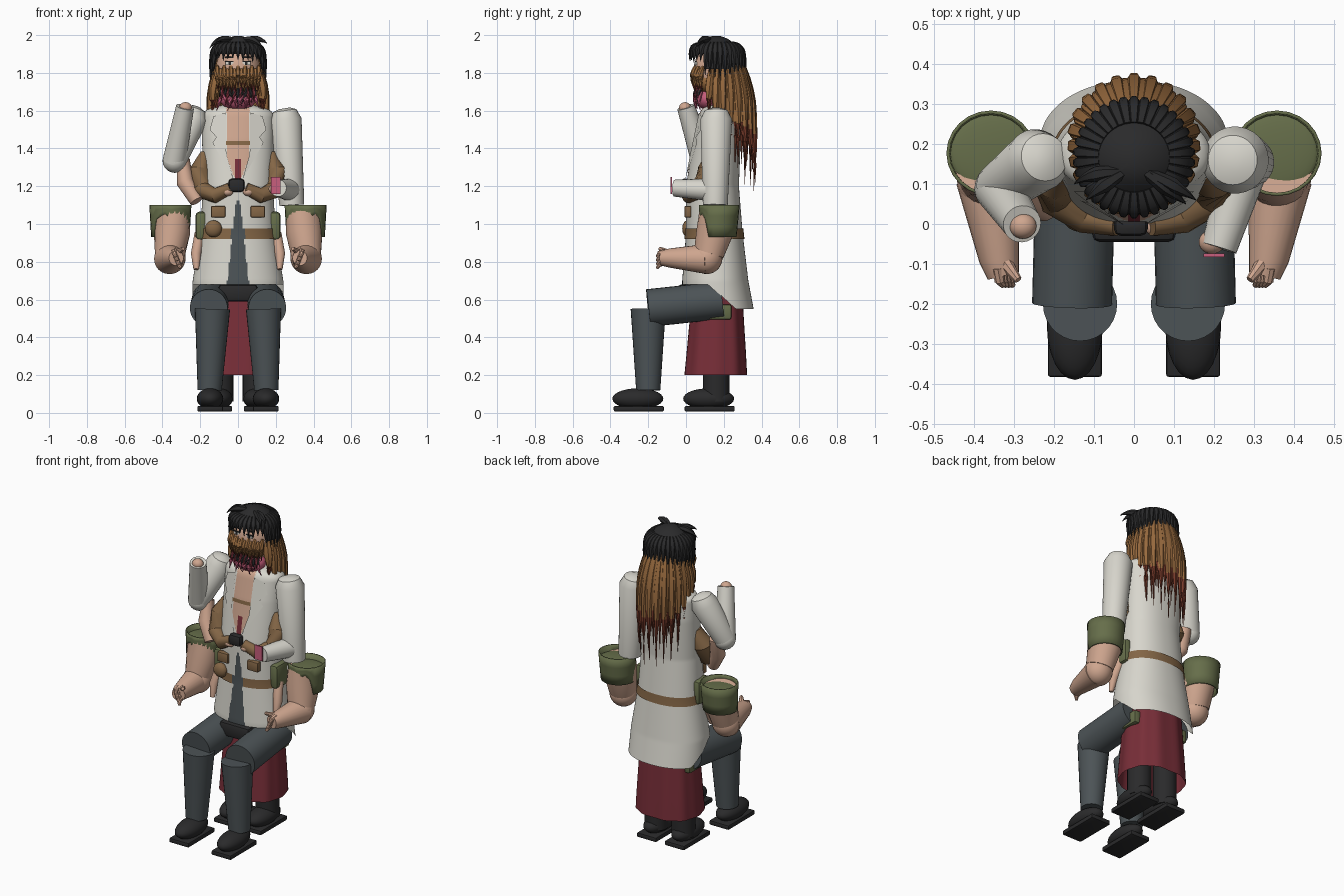
import bpy, bmesh, math, random
from mathutils import Vector

random.seed(4)
if "Cube" in bpy.data.objects:
    bpy.data.objects.remove(bpy.data.objects["Cube"])

def make_material(name, r, g, b):
    m = bpy.data.materials.new(name)
    m.use_nodes = True
    col = [((c / 255 + 0.055) / 1.055) ** 2.4 for c in (r, g, b)] + [1]
    m.diffuse_color = col
    m.node_tree.nodes["Principled BSDF"].inputs["Base Color"].default_value = col
    return m

WHITE = make_material("coat_white", 216, 214, 205)
SKIN = make_material("skin", 207, 166, 143)
OLIVE = make_material("olive_cloth", 102, 110, 74)
GREY = make_material("slate_trousers", 76, 83, 86)
BLACK = make_material("black", 42, 42, 43)
MAROON = make_material("maroon_cloth", 120, 46, 56)
HAIR = make_material("brown_hair", 152, 106, 62)
LEATHER = make_material("brown_leather", 132, 102, 70)
PINK = make_material("pink", 200, 95, 125)
TIPS = make_material("red_hair_tips", 118, 58, 42)
parts = []

def finish(name, bm, mats):
    bmesh.ops.recalc_face_normals(bm, faces=bm.faces)
    me = bpy.data.meshes.new(name)
    bm.to_mesh(me)
    bm.free()
    for m in mats:
        me.materials.append(m)
    ob = bpy.data.objects.new(name, me)
    bpy.context.collection.objects.link(ob)
    parts.append(ob)
    return ob

def add_tube(bm, pts, radii, seg=16, split=9):
    """Round tube through pts; sections past the split fraction take slot 1."""
    pts = [Vector(p) for p in pts]
    rings, n = [], len(pts)
    for i, p in enumerate(pts):
        q = (pts[min(i + 1, n - 1)] - pts[max(i - 1, 0)]).to_track_quat('Z', 'Y')
        ring = []
        for k in range(seg):
            a = math.tau * k / seg
            ring.append(bm.verts.new(p + q @ Vector((math.cos(a), math.sin(a), 0)) * radii[i]))
        rings.append(ring)
    for i in range(n - 1):
        for k in range(seg):
            j = (k + 1) % seg
            f = bm.faces.new((rings[i][k], rings[i][j], rings[i + 1][j], rings[i + 1][k]))
            f.material_index = int(i / (n - 1) >= split)
    bm.faces.new(rings[0])
    bm.faces.new(rings[-1]).material_index = int(split < 1)

def tube(name, pts, radii, mat, seg=16):
    bm = bmesh.new()
    add_tube(bm, pts, radii, seg)
    return finish(name, bm, [mat])

def add_strand(bm, p0, p1, p2, r, split=9):
    """Pointed lock along a quadratic curve."""
    a, b, c = Vector(p0), Vector(p1), Vector(p2)
    ts = [i / 9 for i in range(10)]
    pts = [a * (1 - t) ** 2 + b * 2 * t * (1 - t) + c * t * t for t in ts]
    add_tube(bm, pts, [r * (0.6 + t) if t < .4 else r * (1 - t) / .6 + .0008 for t in ts], 6, split)

def box(name, loc, size, mat, bevel=0):
    bm = bmesh.new()
    bmesh.ops.create_cube(bm, size=1)
    for v in bm.verts:
        v.co = Vector([v.co[i] * size[i] + loc[i] for i in range(3)])
    if bevel:
        bmesh.ops.bevel(bm, geom=bm.edges[:], offset=bevel, segments=2, affect='EDGES', profile=.5)
    return finish(name, bm, [mat])

def ball(name, loc, size, mat):
    bm = bmesh.new()
    bmesh.ops.create_uvsphere(bm, u_segments=24, v_segments=14, radius=1)
    for v in bm.verts:
        v.co = Vector([v.co[i] * size[i] + loc[i] for i in range(3)])
    return finish(name, bm, [mat])

def section(prof, z):
    """Interpolate (half width, front y, back y) at height z."""
    z = min(max(z, prof[0][0]), prof[-1][0])
    for a, b in zip(prof, prof[1:]):
        if z <= b[0]:
            t = (z - a[0]) / (b[0] - a[0])
            return [a[i] + (b[i] - a[i]) * t for i in (1, 2, 3)]

def shell(name, prof, mats, hem, top, rule=None, seg=64, rows=20, e=2.0, grow=0, pleat=0, cap=True):
    """Body of stacked rounded sections; hem(front) sets the lower edge by direction."""
    bm = bmesh.new()
    rings = []
    for i in range(rows + 1):
        ring = []
        for k in range(seg):
            a = math.tau * k / seg
            c, s = math.cos(a), math.sin(a)
            low = hem(-s, k)
            z = low + (top - low) * i / rows
            rx, y0, y1 = section(prof, z)
            w = 1 + pleat * math.cos(10 * a)
            x = math.copysign(abs(c) ** (2 / e), c) * (rx + grow) * w
            y = math.copysign(abs(s) ** (2 / e), s) * ((y1 - y0) / 2 + grow) * w
            ring.append(bm.verts.new((x, (y0 + y1) / 2 + y, z)))
        rings.append(ring)
    for i in range(rows):
        for k in range(seg):
            j = (k + 1) % seg
            f = bm.faces.new((rings[i][k], rings[i][j], rings[i + 1][j], rings[i + 1][k]))
            if rule:
                f.material_index = rule(f.calc_center_median())
    if cap:
        bm.faces.new(rings[-1])
    return finish(name, bm, mats)

# Long coat with the open front painted by face position
COAT = [(.54, .245, -.02, .36), (.7, .24, -.02, .33), (.95, .2, 0, .3), (1.2, .185, 0, .28),
        (1.45, .19, .04, .29), (1.58, .19, .07, .28), (1.605, .17, .08, .26), (1.63, .08, .11, .22)]

def opening(p):
    x = abs(p.x)
    if p.y > .12:
        return 0
    if p.z < 1.12:
        return 1 if x < .01 + .11 * (1.12 - p.z) else 0
    if 1.415 < p.z < 1.437 and x < .085:
        return 3
    if 1.2 < p.z < 1.35 and x < .015:
        return 4
    return 2 if p.z > 1.25 and x < min(.06, .02 + .4 * (p.z - 1.25)) else 0

shell("long_coat", COAT, [WHITE, GREY, SKIN, LEATHER, MAROON],
      lambda f, k: .55 + .13 * min(max(f * 1.5 + .7, 0), 1), 1.63, opening, seg=200, rows=90, e=2.2)
shell("belt", COAT, [LEATHER, GREY], lambda f, k: .92, .975,
      lambda p: int(p.y < .1 and abs(p.x) < .03), seg=80, rows=2, e=2.2, grow=.006, cap=False)
tube("neck", [(0, .17, 1.58), (0, .16, 1.76)], [.07, .06], SKIN)

# Skirt, standing legs and seat
SKIRT = [(.2, .195, -.01, .325), (.3, .19, 0, .32), (.62, .17, .03, .3)]
shell("skirt", SKIRT, [MAROON], lambda f, k: .2, .62, seg=60, rows=6, e=2.4, pleat=.018)
box("seat_of_trousers", (0, .06, .635), (.21, .21, .09), BLACK, .02)

def shoe(name, x, y):
    box(name + "_sole", (x, y, .022), (.135, .265, .028), BLACK, .006)
    ball(name + "_upper", (x, y - .005, .075), (.07, .135, .055), BLACK)

for s, side in ((1, "left"), (-1, "right")):
    # Seated leg
    tube(side + "_thigh", [(s * .145, .19, .597), (s * .155, -.2, .555)], [.1, .1], GREY, 28)
    tube(side + "_shin", [(s * .135, -.2, .55), (s * .15, -.2, .12)], [.093, .064], GREY, 28)
    shoe(side + "_front_shoe", s * .148, -.25)
    # Standing leg
    tube(side + "_ankle", [(s * .095, .16, .06), (s * .095, .16, .35)], [.07, .07], BLACK)
    shoe(side + "_rear_shoe", s * .098, .125)
    box(side + "_olive_hem", (s * .17, .18, .535), (.05, .12, .08), OLIVE, .01)
    box(side + "_olive_hip", (s * .195, .13, .99), (.06, .12, .15), OLIVE, .02)
    tube(side + "_hanging_arm", [(s * .2, .12, .95), (s * .222, .08, .84), (s * .222, .06, .76)], [.03, .028, .014], SKIN, 12)

    # Low bare arm with a ragged open cuff
    tube(side + "_low_arm", [(s * .355, .17, 1.06), (s * .35, .15, .95), (s * .36, .12, .84)], [.1, .097, .08], SKIN, 24)
    ball(side + "_low_elbow", (s * .36, .11, .82), (.083, .083, .085), SKIN)
    tube(side + "_low_forearm", [(s * .365, .11, .815), (s * .337, -.09, .82), (s * .327, -.13, .82)], [.08, .05, .04], SKIN, 24)
    bm = bmesh.new()
    for i in range(4):
        x, z = s * (.312 + .008 * i), .785 + .02 * i
        add_tube(bm, [(x + s * .005, -.11, z + .01), (x, -.142, z), (x - s * .008, -.153, z - .02)], [.014, .013, .008], 8)
    add_tube(bm, [(s * .32, -.1, .85), (s * .29, -.14, .87)], [.018, .01], 8)
    finish(side + "_low_fingers", bm, [SKIN])
    cuff = shell(side + "_cuff", [(.9, .1, .07, .265), (1.11, .112, .07, .285)], [OLIVE],
                 lambda f, k: 1.04 + .014 * (k % 3 - 1) if f > .65 else .93, 1.1, seg=24, rows=3, cap=False)
    cuff.location.x = s * .358
    mod = cuff.modifiers.new("cloth", 'SOLIDIFY')
    mod.thickness = .008
    ball(side + "_cuff_lining", (s * .358, .18, 1.06), (.104, .1, .015), OLIVE)

    # Leather sleeves folded across the chest
    tube(side + "_leather_sleeve", [(s * .165, .14, 1.37), (s * .2, .12, 1.28), (s * .195, .07, 1.18), (s * .12, .015, 1.15), (s * .04, -.0, 1.19)],
         [.035, .06, .052, .04, .03], LEATHER)
    ball(side + "_clasped_hand", (s * .055, -.005, 1.17), (.03, .025, .022), SKIN)
    box(side + "_pocket", (s * .105, .01, 1.065), (.075, .035, .06), LEATHER, .005)

    # Lapel plates resting on the coat front
    bm = bmesh.new()
    vs = []
    for x, z in ((.065, 1.59), (.13, 1.57), (.15, 1.5), (.115, 1.46), (.135, 1.43), (.025, 1.24), (.062, 1.37)):
        rx, y0, y1 = section(COAT, z)
        d = (1 - (x / rx) ** 2.2) ** (1 / 2.2)
        vs.append(bm.verts.new((s * x, (y0 + y1) / 2 - (y1 - y0) / 2 * d - .01, z)))
    bm.faces.new(vs)
    finish(side + "_lapel", bm, [WHITE])

box("dark_wrist_piece", (-.008, -.005, 1.205), (.085, .05, .07), BLACK, .018)
ball("pouch", (-.13, .01, .975), (.045, .03, .045), LEATHER)

# Coat arms: one bent forward with a card, one raised
tube("left_upper_sleeve", [(.245, .16, 1.612), (.247, .16, 1.6), (.253, .16, 1.555), (.285, .155, 1.1)], [.03, .062, .084, .066], WHITE, 28)
tube("left_fore_sleeve", [(.275, .14, 1.18), (.213, -.06, 1.19)], [.06, .045], WHITE, 24)
ball("left_hand", (.195, -.045, 1.185), (.033, .03, .028), SKIN)
box("pink_card", (.2, -.078, 1.205), (.052, .009, .09), PINK)
tube("right_upper_sleeve", [(-.22, .17, 1.62), (-.225, .167, 1.605), (-.24, .16, 1.56), (-.335, .09, 1.34)], [.025, .06, .08, .064], WHITE, 28)
ball("right_elbow", (-.335, .09, 1.335), (.064, .064, .064), WHITE)
tube("right_fore_sleeve", [(-.338, .09, 1.33), (-.28, .0, 1.62)], [.062, .048], WHITE, 24)
ball("right_hand", (-.278, -.005, 1.615), (.034, .032, .03), SKIN)
tube("right_bare_arm", [(-.29, .12, 1.34), (-.28, .08, 1.22), (-.22, .04, 1.12)], [.035, .045, .035], SKIN)

# Head, face and painted eyes
ball("head", (0, .165, 1.81), (.12, .125, .15), SKIN)
for s, side in ((1, "left"), (-1, "right")):
    box(side + "_eye_white", (s * .045, .053, 1.85), (.04, .009, .016), WHITE)
    box(side + "_eye", (s * .043, .049, 1.85), (.014, .008, .016), BLACK)
    box(side + "_eye_lid", (s * .046, .051, 1.86), (.046, .009, .005), BLACK)
    box(side + "_brow", (s * .047, .057, 1.882), (.045, .009, .007), BLACK)
ball("beard_base", (0, .13, 1.755), (.11, .085, .07), HAIR)
ball("pink_scarf", (0, .13, 1.66), (.095, .078, .06), PINK)

# Front whiskers and scarf fringe
bm = bmesh.new()
for i in range(13):
    x = -.11 + .22 * i / 12
    y = .05 + 3.5 * x * x
    add_strand(bm, (x, y, 1.835 - .015 * (i % 2)), (x, y - .03, 1.78), (x * .95, y - .005, 1.69 + random.uniform(0, .04)), .016, .75)
finish("whiskers", bm, [HAIR, TIPS])
for name, mat, count, top, low in (("pink_fringe", PINK, 11, 1.7, 1.61), ("dark_fringe", BLACK, 9, 1.72, 1.65), ("maroon_fringe", MAROON, 6, 1.73, 1.63)):
    bm = bmesh.new()
    for i in range(count):
        x = -.1 + .2 * (i + .5) / count
        y = .052 + 3 * x * x
        add_strand(bm, (x, y + .01, top), (x, y - .02, (top + low) / 2), (x + random.uniform(-.03, .03), y, low + random.uniform(-.02, .02)), .01)
    finish(name, bm, [mat])

# Long hair in layered pointed locks
bm = bmesh.new()
for layer in range(3):
    count = 17 + layer
    for i in range(count):
        u = 2 * i / (count - 1) - 1
        a = math.radians(115) * u
        d = Vector((math.sin(a), math.cos(a), 0))
        c = Vector((0, .185, 0))
        end = 1.17 + .1 * layer + .4 * abs(u) ** 3 * (1 - .25 * layer) + random.uniform(0, .08)
        out = .15 + .03 * max(d.y, 0) - .012 * layer
        tip = c + Vector((d.x * out * .95, d.y * out, end))
        add_strand(bm, c + d * .1 + Vector((0, 0, 1.87)), c + d * (out + .02) + Vector((0, 0, 1.68)), tip, .025, .6)
finish("long_hair", bm, [HAIR, TIPS])

# Black short hair: dome, swept locks from the crown and loose tufts
CAP = [(1.78, .142, .035, .3), (1.87, .143, .035, .3), (1.92, .128, .05, .285), (1.96, .096, .08, .25),
       (1.985, .055, .11, .215), (1.998, .012, .145, .175)]
shell("short_hair_cap", CAP, [BLACK], lambda f, k: 1.9 if f > .55 else 1.82, 1.996, seg=48, rows=12)
bm = bmesh.new()
for i in range(34):
    a = math.tau * i / 34
    d = Vector((math.sin(a), -math.cos(a), 0))
    front = -d.y > .6
    low = (1.865 if front else 1.77) + random.uniform(-.012, .02)
    c = Vector((0, .167, 0))
    add_strand(bm, c + d * .085 + Vector((0, 0, 1.955)), c + d * .15 + Vector((0, 0, 1.94)), c + d * .148 + Vector((0, 0, low)), .021)
for x, y, z in ((.155, .06, 1.955), (.13, .05, 1.93), (-.12, .06, 1.96), (-.15, .1, 1.93)):
    add_strand(bm, (x * .2, .13, 1.975), (x * .75, y + .03, 1.99), (x, y, z), .02)
finish("short_hair_locks", bm, [BLACK])

# Soft shading with crisp edges
bpy.ops.object.select_all(action='DESELECT')
for ob in parts:
    ob.select_set(True)
bpy.context.view_layer.objects.active = parts[0]
bpy.ops.object.shade_smooth_by_angle(angle=math.radians(35))
